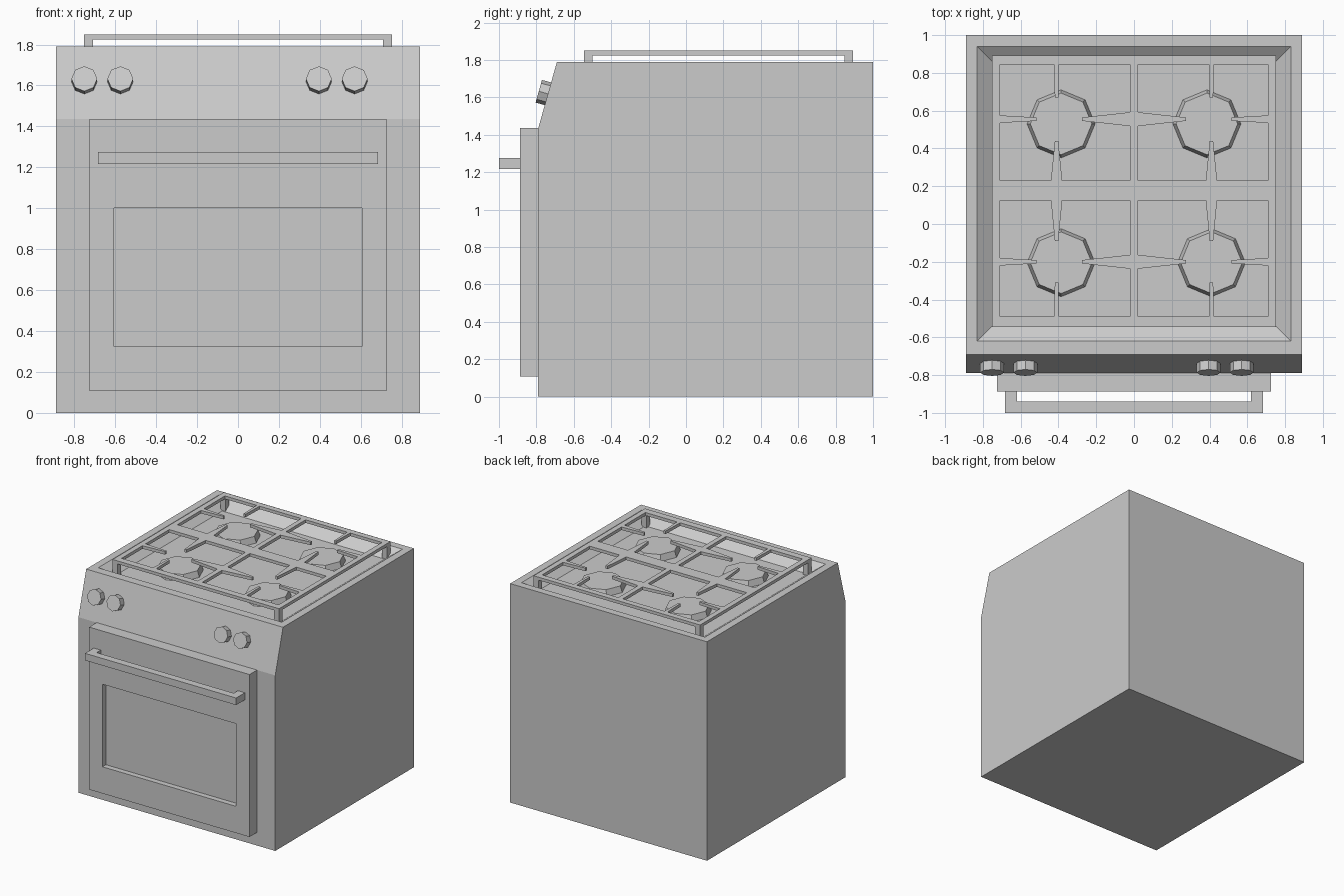
import bpy
import bmesh
import math
from mathutils import Matrix, Vector

cube = bpy.data.objects.get("Cube")
if cube:
    bpy.data.objects.remove(cube)

GREY = (0.6, 0.6, 0.6, 1)
steel = bpy.data.materials.new("plain grey")
steel.use_nodes = True
steel.diffuse_color = GREY
steel.node_tree.nodes["Principled BSDF"].inputs["Base Color"].default_value = GREY


def finish(name, bm):
    bmesh.ops.recalc_face_normals(bm, faces=bm.faces)
    mesh = bpy.data.meshes.new(name)
    bm.to_mesh(mesh)
    bm.free()
    mesh.materials.append(steel)
    obj = bpy.data.objects.new(name, mesh)
    bpy.context.collection.objects.link(obj)
    return obj


def add_loft(bm, low, high):
    """Solid between two matching rings of 3D points."""
    a = [bm.verts.new(p) for p in low]
    b = [bm.verts.new(p) for p in high]
    n = len(a)
    bm.faces.new(a)
    bm.faces.new(b)
    for i in range(n):
        j = (i + 1) % n
        bm.faces.new((a[i], a[j], b[j], b[i]))


def add_prism(bm, outline, z0, z1):
    add_loft(bm, [(x, y, z0) for x, y in outline], [(x, y, z1) for x, y in outline])


def rect(x0, x1, y0, y1):
    return [(x0, y0), (x1, y0), (x1, y1), (x0, y1)]


def prism(name, outline, z0, z1):
    bm = bmesh.new()
    add_prism(bm, outline, z0, z1)
    return finish(name, bm)


def cut(obj, cutter):
    """Subtract the cutter, then discard it."""
    cutter.hide_render = True
    mod = obj.modifiers.new("cut", 'BOOLEAN')
    mod.operation = 'DIFFERENCE'
    mod.solver = 'EXACT'
    mod.object = cutter
    bpy.context.view_layer.objects.active = obj
    bpy.ops.object.modifier_apply(modifier=mod.name)
    bpy.data.objects.remove(cutter)


# Body: side profile with a sloped control panel
W, TOP, FLOOR = 0.89, 1.79, 1.72
profile = [(-0.79, 0), (1, 0), (1, TOP), (-0.69, TOP), (-0.79, 1.435)]
bm = bmesh.new()
add_loft(bm, [(-W, y, z) for y, z in profile], [(W, y, z) for y, z in profile])
body = finish("oven_body", bm)

# Sunken hob with sloping sides
bm = bmesh.new()
rings = []
for z, grow in ((FLOOR, 0), (2 * TOP - FLOOR, 0.19)):
    ring = rect(-0.735 - grow, 0.735 + grow, -0.525 - grow, 0.845 + grow)
    rings.append([(x, y, z) for x, y in ring])
add_loft(bm, *rings)
cut(body, finish("hob_cutter", bm))

# Door with recessed window
door = prism("oven_door", rect(-0.725, 0.725, -0.887, -0.79), 0.107, 1.435)
cut(door, prism("window_cutter", rect(-0.605, 0.605, -1, -0.842), 0.325, 1))

# Door handle: bar with two arms
half = [(0.683, -1), (0.683, -0.887), (0.62, -0.887), (0.62, -0.94)]
prism("door_handle", half + [(-x, y) for x, y in reversed(half)], 1.217, 1.275)

# Control knobs, standing square to the sloped panel
normal = Vector((0, -0.355, 0.1)).normalized()
tilt = normal.to_track_quat('Z', 'Y').to_matrix().to_4x4()
for i, x in enumerate((-0.751, -0.575, 0.395, 0.57)):
    bm = bmesh.new()
    spot = Vector((x, -0.738, 1.619)) + normal * 0.025
    bmesh.ops.create_cone(bm, cap_ends=True, segments=8, radius1=0.063, radius2=0.063,
                          depth=0.052, matrix=Matrix.Translation(spot) @ tilt)
    finish(f"knob_{i + 1}", bm)

# Burners
for i, (x, y) in enumerate(((-0.386, 0.53), (0.386, 0.53), (-0.386, -0.205), (0.41, -0.205))):
    bm = bmesh.new()
    bmesh.ops.create_cone(bm, cap_ends=True, segments=8, radius1=0.18, radius2=0.163,
                          depth=0.05, matrix=Matrix.Translation((x, y, FLOOR + 0.025)))
    finish(f"burner_{i + 1}", bm)

# Pan grate: plate with four openings, each leaving four tapered fingers
GX, GY0, GY1 = 0.753, -0.545, 0.893


def opening(side, y0, y1, yc, up, down):
    """up and down: (tip y, half width at base) of the vertical fingers."""
    x0, x1, xc, t = 0.02, 0.71, 0.41, 0.009
    pts = [(x0, y0),
           (xc - down[1], y0), (xc - t, down[0]), (xc + t, down[0]), (xc + down[1], y0),
           (x1, y0),
           (x1, yc - 0.02), (0.515, yc - t), (0.515, yc + t), (x1, yc + 0.02),
           (x1, y1),
           (xc + up[1], y1), (xc + t, up[0]), (xc - t, up[0]), (xc - up[1], y1),
           (x0, y1),
           (x0, yc + 0.037), (0.275, yc + t), (0.275, yc - t), (x0, yc - 0.037)]
    return [(side * x, y) for x, y in pts]


grate = prism("pan_grate", rect(-GX, GX, GY0, GY1), 1.825, 1.85)
bm = bmesh.new()
for side in (-1, 1):
    add_prism(bm, opening(side, 0.23, 0.845, 0.555, (0.67, 0.014), (0.44, 0.03)), 1.8, 1.9)
    add_prism(bm, opening(side, -0.49, 0.125, -0.2, (-0.09, 0.03), (-0.31, 0.014)), 1.8, 1.9)
cut(grate, finish("grate_cutter", bm))

# Grate legs
for side, sx in (("right", -1), ("left", 1)):
    for end, y in (("front", GY0), ("back", GY1 - 0.045)):
        prism(f"grate_leg_{end}_{side}",
              rect(sx * GX, sx * (GX - 0.045), y, y + 0.045), FLOOR, 1.825)
